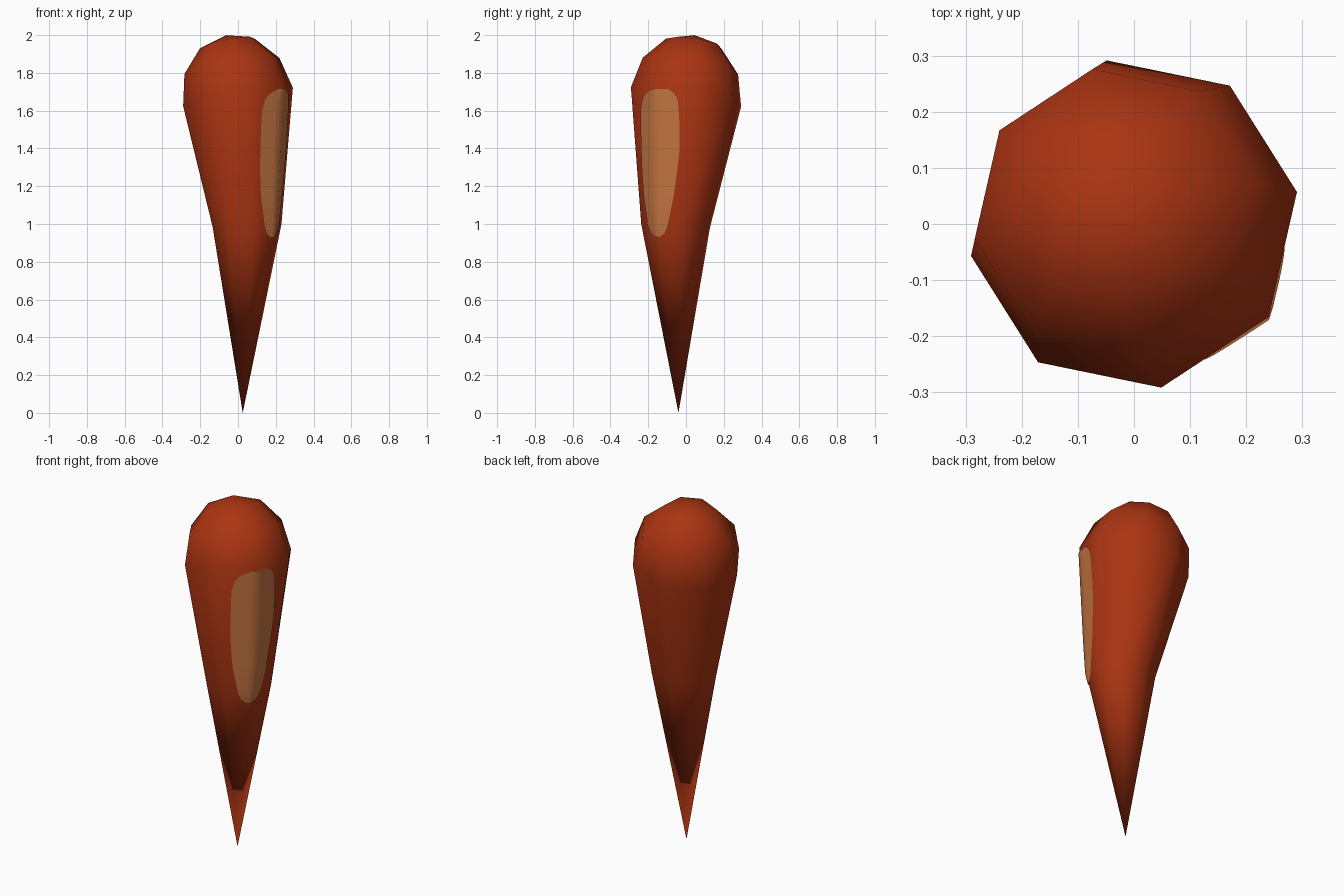
import bpy, bmesh, math
from mathutils import Vector
from mathutils.bvhtree import BVHTree

if "Cube" in bpy.data.objects:
    bpy.data.objects.remove(bpy.data.objects["Cube"])

SIDES, PHASE = 8, math.radians(10.3)


def material(name, rgb):
    m = bpy.data.materials.new(name)
    m.diffuse_color = (*rgb, 1)
    m.use_nodes = True
    m.node_tree.nodes["Principled BSDF"].inputs["Base Color"].default_value = m.diffuse_color
    return m


def add_object(name, bm, mat):
    for f in bm.faces:
        f.smooth = True
    mesh = bpy.data.meshes.new(name)
    bm.to_mesh(mesh)
    mesh.materials.append(mat)
    obj = bpy.data.objects.new(name, mesh)
    bpy.context.collection.objects.link(obj)


def ring(bm, centre, radius, axis):
    turn = Vector((0, 0, 1)).rotation_difference(axis)
    angles = [PHASE + math.tau * i / SIDES for i in range(SIDES)]
    return [bm.verts.new(centre + turn @ Vector((radius * math.cos(a), radius * math.sin(a), 0)))
            for a in angles]


def fan(bm, tip, loop):
    for i in range(SIDES):
        bm.faces.new((tip, loop[i], loop[(i + 1) % SIDES]))


# Drop body: tilted round head, one narrower ring, then a long point
axis = Vector((-0.197, 0.143, 1)).normalized()
head = Vector((0, 0, 1.673))
body = bmesh.new()
rings = [ring(body, head + axis * 0.336 * math.sin(math.radians(lat)),
              0.300 * math.cos(math.radians(lat)), axis) for lat in (60, 30, 0)]
rings.append(ring(body, Vector((0.048, -0.055, 0.99)), 0.185, Vector((-0.05, 0.04, 1))))
fan(body, body.verts.new(head + axis * 0.336), rings[0])
for a, b in zip(rings, rings[1:]):
    for i in range(SIDES):
        j = (i + 1) % SIDES
        body.faces.new((a[i], a[j], b[j], b[i]))
fan(body, body.verts.new((0.025, -0.04, 0)), rings[-1])
bmesh.ops.recalc_face_normals(body, faces=body.faces[:])
bmesh.ops.triangulate(body, faces=body.faces[:])
add_object("drop_body", body, material("rust_red", (0.40, 0.034, 0.006)))

# Pale patch: rounded thin sheet laid over the front right of the body
# rows: height, left edge, right edge
ROWS = [(0.93, -0.02, 0.018), (0.95, -0.045, 0.045), (0.99, -0.064, 0.064),
        (1.15, -0.094, 0.101), (1.28, -0.104, 0.122), (1.4, -0.106, 0.139),
        (1.5, -0.106, 0.143), (1.6, -0.103, 0.142), (1.66, -0.086, 0.138),
        (1.69, -0.06, 0.124), (1.715, -0.005, 0.095)]
out = Vector((math.cos(math.radians(-40)), math.sin(math.radians(-40)), 0))
side = Vector((-out.y, out.x, 0))
tree = BVHTree.FromBMesh(body)
patch = bmesh.new()
grid = []
for z, left, right in ROWS:
    crease = 0.006 + 0.025 * (z - 1)          # column on the body's edge
    stops = [left + (crease - left) * k / 3 for k in range(3)]
    stops += [crease + (right - crease) * k / 3 for k in range(4)]
    line = []
    for s in stops:
        hit = tree.ray_cast(out + side * s + Vector((0, 0, z)), -out)[0]
        line.append(patch.verts.new(hit + out * 0.006))
    grid.append(line)
for low, high in zip(grid, grid[1:]):
    for k in range(len(low) - 1):
        patch.faces.new((low[k], low[k + 1], high[k + 1], high[k]))
add_object("pale_patch", patch, material("tan_orange", (0.56, 0.18, 0.055)))
patch.free()
body.free()
